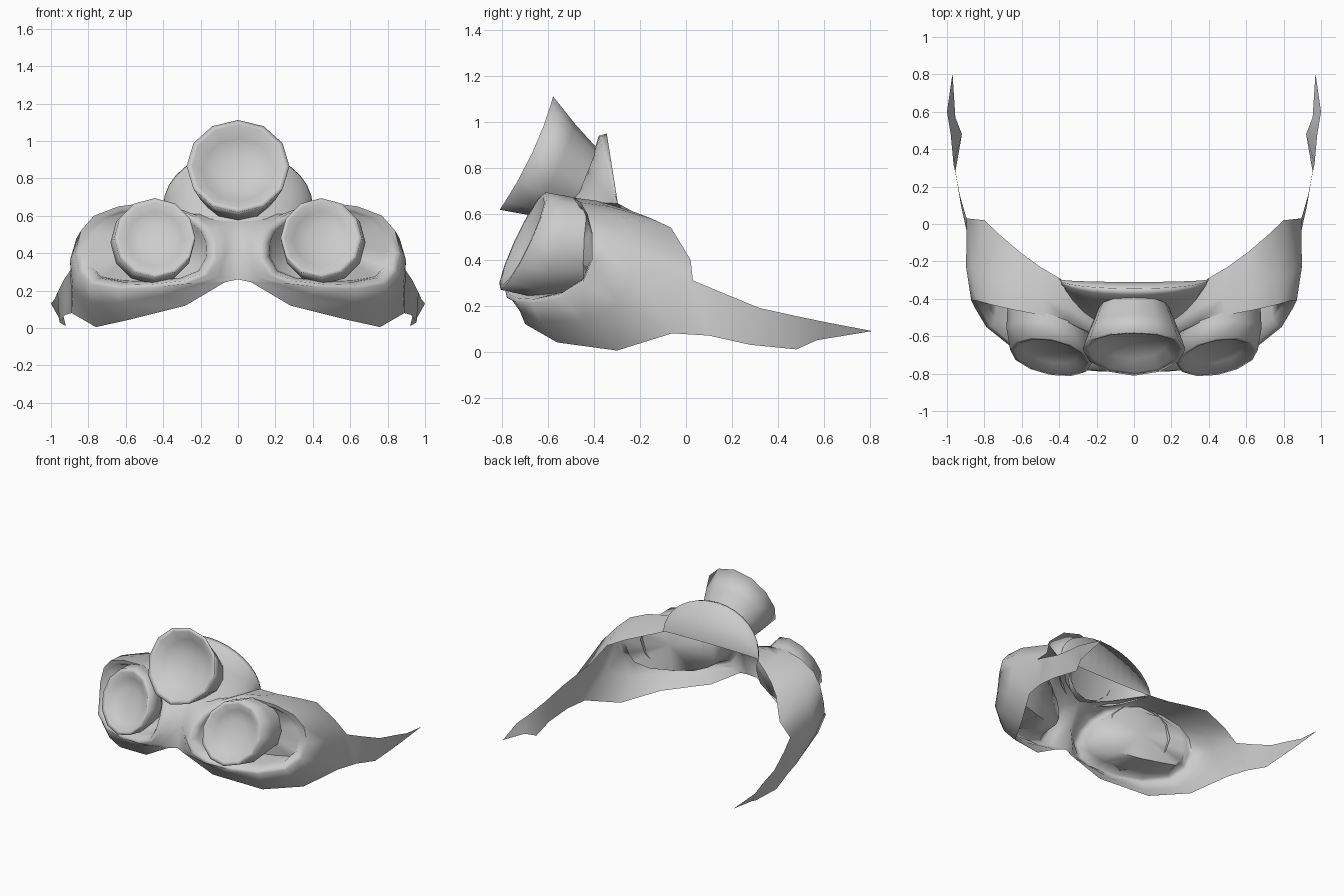
import bpy, bmesh, math
from mathutils import Vector

if "Cube" in bpy.data.objects:
    bpy.data.objects.remove(bpy.data.objects["Cube"])

grey = bpy.data.materials.new("light_grey")
grey.diffuse_color = (0.6, 0.6, 0.6, 1)
grey.use_nodes = True
grey.node_tree.nodes["Principled BSDF"].inputs["Base Color"].default_value = grey.diffuse_color


def finish(name, bm, angle=50, mirror=False):
    bmesh.ops.remove_doubles(bm, verts=bm.verts, dist=0.0005)
    bmesh.ops.recalc_face_normals(bm, faces=bm.faces)
    me = bpy.data.meshes.new(name)
    bm.to_mesh(me)
    bm.free()
    me.materials.append(grey)
    for p in me.polygons:
        p.use_smooth = True
    me.set_sharp_from_angle(angle=math.radians(angle))
    ob = bpy.data.objects.new(name, me)
    bpy.context.collection.objects.link(ob)
    if mirror:
        m = ob.modifiers.new("mirror", 'MIRROR')
        m.use_clip = True
        m.merge_threshold = 0.002
    return ob


def loft(bm, rings, closed=True):
    """Bridge successive point rows with faces."""
    rows = [[bm.verts.new(p) for p in r] for r in rings]
    for a, b in zip(rows, rows[1:]):
        n = len(a)
        for i in range(n if closed else n - 1):
            j = (i + 1) % n
            bm.faces.new((a[i], a[j], b[j], b[i]))
    return rows


def fan(bm, row, tip):
    t = bm.verts.new(tip)
    for i in range(len(row)):
        bm.faces.new((row[i], row[(i + 1) % len(row)], t))


# Visor: stations around one eye, (outer edge point, socket ridge point)
stations = [
    ((.895, .03, .31), (.87, -.41, .40)),
    ((.80, .02, .40), (.84, -.41, .52)),
    ((.71, -.065, .54), (.77, -.43, .60)),
    ((.61, -.15, .58), (.64, -.46, .65)),
    ((.50, -.23, .61), (.48, -.49, .67)),
    ((.39, -.295, .645), (.34, -.53, .64)),
    ((.20, -.49, .615), (.22, -.58, .59)),
    ((0, -.59, .57), (.15, -.66, .53)),
    ((0, -.63, .52), (.12, -.73, .46)),
    ((0, -.68, .42), (.115, -.785, .37)),
    ((0, -.73, .26), (.165, -.79, .28)),
    ((.07, -.75, .245), (.28, -.78, .235)),
    ((.28, -.70, .12), (.46, -.74, .215)),
    ((.60, -.56, .04), (.64, -.67, .21)),
    ((.76, -.30, .005), (.79, -.55, .235)),
    ((.89, -.06, .08), (.85, -.45, .30)),
]
eye = Vector((.47, -.48, .45))


def floor_y(x):
    """Slanted socket floor, nearer the front beside the nose."""
    return min(-.425, -.485 + .36 * (x - .47))


def inward(p, shrink, depth):
    """Move a ridge point toward the socket middle and floor."""
    x = p.x + (eye.x - p.x) * shrink
    return Vector((x, p.y + (floor_y(x) - p.y) * depth,
                   p.z + (eye.z - p.z) * shrink))


edge = [Vector(s[0]) for s in stations]
ridge = [Vector(s[1]) for s in stations]
bulge = Vector((.44, -.3, .35))
mid = []
for e, r in zip(edge, ridge):
    m = e.lerp(r, .6)
    k = 1.04 if e.x > 0.3 else 1.0
    mid.append(bulge + (m - bulge) * k)
# side wall stays full where the rear edge steps inward
mid[1].x, mid[2].x = .865, .775
bm = bmesh.new()
rows = loft(bm, [edge, mid, ridge,
                 [inward(p, .08, .03) for p in ridge],
                 [inward(p, .15, .35) for p in ridge],
                 [inward(p, .18, 1.0) for p in ridge]])
fan(bm, rows[-1], eye)

# Side strap: continues from the visor's rear edge to a point
top = [(.895, .03, .31), (.93, .15, .26), (.965, .32, .19), (.98, .48, .155),
       (1.0, .60, .13), (.97, .81, .09)]
bottom = [(.89, -.06, .08), (.925, .10, .07), (.955, .28, .03),
          (.92, .48, .01), (.955, .57, .05), (.97, .80, .088)]
loft(bm, [top, bottom], closed=False)
finish("visor_and_straps", bm, 80, mirror=True)


def oval(c, rx, rz, ty, n=12, tx=0.0, bow=0.0):
    """Ring facing the front; tx, ty slope it, bow pushes its sides back."""
    pts = []
    for i in range(n):
        a = 2 * math.pi * i / n
        dx, dz = rx * math.cos(a), rz * math.sin(a)
        y = c[1] + tx * dx + ty * dz + bow * math.cos(a) ** 2
        pts.append((c[0] + dx, y, c[2] + dz))
    return pts


# Eye cups with a dished front
bm = bmesh.new()
rows = loft(bm, [
    oval((.46, -.49, .46), .215, .21, .05, tx=.34),
    oval((.457, -.59, .457), .225, .222, .28, tx=.15),
    oval((.445, -.71, .482), .217, .212, .46, tx=.17),
    oval((.443, -.71, .482), .195, .19, .46, tx=.17),
    oval((.443, -.675, .475), .15, .145, .46, tx=.17),
    oval((.445, -.655, .47), .08, .08, .46, tx=.17)])
fan(bm, rows[-1], (.446, -.65, .47))
finish("eye_cup", bm, 170, mirror=True)

# Flared middle cup on the forehead
bm = bmesh.new()
rows = loft(bm, [
    oval((0, -.45, .725), .19, .16, .40),
    oval((0, -.57, .79), .235, .20, .44, bow=.01),
    oval((0, -.695, .865), .275, .247, .47, bow=.025),
    oval((0, -.69, .865), .245, .222, .47, bow=.025),
    oval((0, -.64, .845), .19, .17, .47, bow=.015),
    oval((0, -.605, .83), .10, .09, .47)])
fan(bm, rows[-1], (0, -.595, .825))
finish("forehead_cup", bm, 170)

# Crest: folded arch behind the forehead cup, sweeping down to the brow
bm = bmesh.new()
back, peak, lip, slope, front = [], [], [], [], []
for i in range(17):
    a = math.pi * i / 16
    c, s = math.cos(a), math.sin(a)
    back.append((.40 * c, -.295 - .015 * s, .645))
    peak.append((.40 * c, -.297 - .048 * s, .648 + .302 * s))
    lip.append((.397 * c, -.30 - .08 * s, .648 + .292 * s))
    slope.append((.394 * c, -.30 - .13 * s, .647 + .13 * s))
    front.append((.39 * c, -.295 - .295 * s ** 1.5, .645 - .075 * s ** 2))
loft(bm, [back, peak, lip, slope, front], closed=False)
finish("crest", bm, 170)
